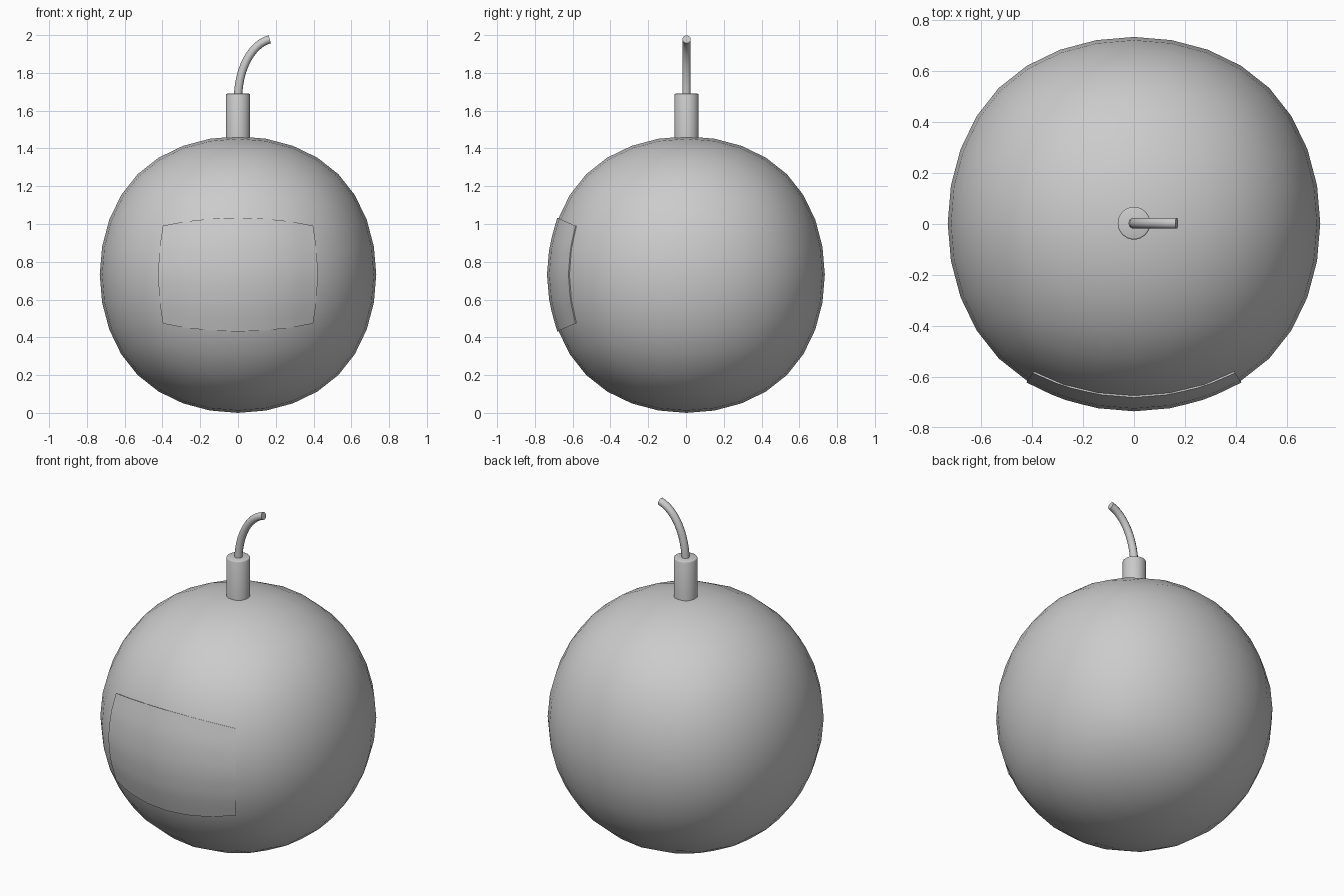
import bpy, bmesh, math
from mathutils import Vector
from mathutils.bvhtree import BVHTree

if "Cube" in bpy.data.objects:
    bpy.data.objects.remove(bpy.data.objects["Cube"])

CENTER = Vector((0, 0.003, 0.732))
R = 0.732


def add_mesh(name, bm, angle=None):
    bmesh.ops.recalc_face_normals(bm, faces=bm.faces)
    me = bpy.data.meshes.new(name)
    bm.to_mesh(me)
    bm.free()
    ob = bpy.data.objects.new(name, me)
    bpy.context.collection.objects.link(ob)
    me.shade_smooth()
    if angle:
        me.set_sharp_from_angle(angle=math.radians(angle))
    return ob


# Round body: a cube subdivided into a ball
bm = bmesh.new()
bmesh.ops.create_cube(bm, size=2)
body = add_mesh("body", bm)
sub = body.modifiers.new("Subdivision", 'SUBSURF')
sub.levels = sub.render_levels = 3
dg = bpy.context.evaluated_depsgraph_get()
ball = bpy.data.meshes.new_from_object(body.evaluated_get(dg))
body.modifiers.clear()
body.data = ball
ball.name = "body"
s = R / max(v.co.z for v in ball.vertices)
for v in ball.vertices:
    v.co = v.co * s + CENTER
ball.shade_smooth()

# Curved front plate, projected from the centre onto the body
tree = BVHTree.FromPolygons([v.co for v in ball.vertices],
                            [p.vertices for p in ball.polygons])
bm = bmesh.new()
bmesh.ops.create_grid(bm, x_segments=14, y_segments=10, size=1)
for v in bm.verts:
    d = Vector((v.co.x * 0.676, -1, v.co.y * 0.44)).normalized()
    hit = tree.ray_cast(CENTER, d)[0]
    v.co = hit + d * 0.007
inner = bmesh.ops.extrude_face_region(bm, geom=bm.faces[:])
for v in [g for g in inner["geom"] if isinstance(g, bmesh.types.BMVert)]:
    v.co -= (v.co - CENTER).normalized() * 0.02
add_mesh("front_plate", bm, 40)

# Neck with a slightly softened top rim
bm = bmesh.new()
bmesh.ops.create_cone(bm, cap_ends=True, segments=32, radius1=0.064,
                      radius2=0.064, depth=0.29)
for v in bm.verts:
    v.co += Vector((0, 0.003, 1.545))
rim = [e for e in bm.edges if all(v.co.z > 1.6 for v in e.verts)]
bmesh.ops.bevel(bm, geom=rim, offset=0.006, segments=2, affect='EDGES', profile=0.5)
add_mesh("neck", bm, 50)

# Bent fuse
cu = bpy.data.curves.new("fuse", 'CURVE')
cu.dimensions = '3D'
cu.bevel_depth = 0.022
cu.bevel_resolution = 3
cu.resolution_u = 12
cu.use_fill_caps = True
sp = cu.splines.new('BEZIER')
sp.bezier_points.add(1)
path = [((0, 1.66), (0, 1.58), (0, 1.82)),
        ((0.168, 1.978), (0.07, 1.952), (0.23, 1.995))]
for p, (co, left, right) in zip(sp.bezier_points, path):
    p.handle_left_type = p.handle_right_type = 'FREE'
    p.co = (co[0], 0.003, co[1])
    p.handle_left = (left[0], 0.003, left[1])
    p.handle_right = (right[0], 0.003, right[1])
sp.use_smooth = True
fuse = bpy.data.objects.new("fuse", cu)
bpy.context.collection.objects.link(fuse)
